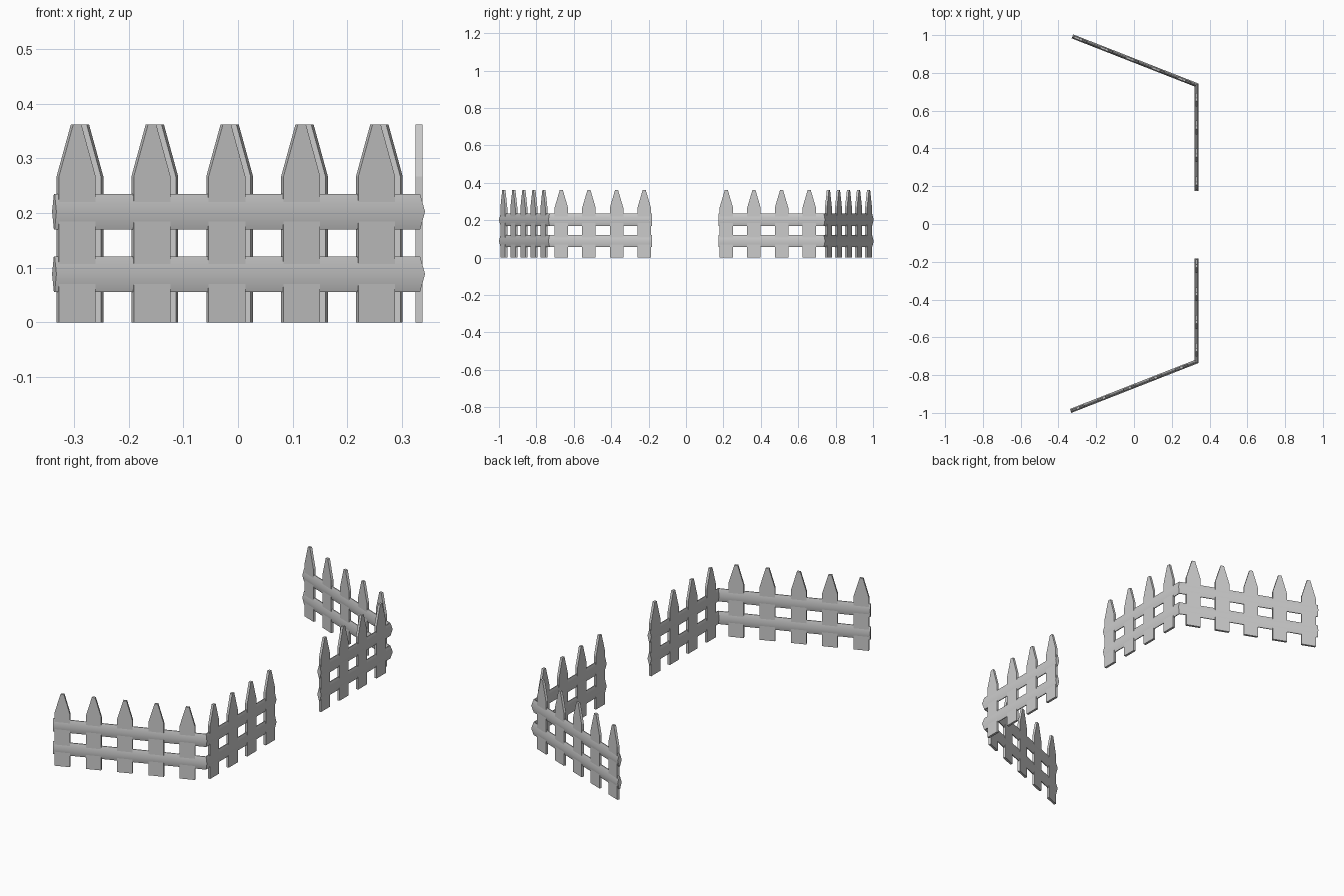
import bpy, bmesh, math
from mathutils import Vector, Matrix

if "Cube" in bpy.data.objects:
    bpy.data.objects.remove(bpy.data.objects["Cube"])

X_SIDE = 0.331                      # x of the straight runs
SLOPE = math.radians(21.4)          # angle of the slanted runs
STEP = 0.147                        # picket spacing


def make_object(name, bm):
    bmesh.ops.recalc_face_normals(bm, faces=bm.faces)
    mesh = bpy.data.meshes.new(name)
    bm.to_mesh(mesh)
    bm.free()
    ob = bpy.data.objects.new(name, mesh)
    bpy.context.collection.objects.link(ob)
    return ob


# pointed board, centred on its own thickness
def picket(name, x, y, angle):
    profile = [(-.036, 0), (.036, 0), (.036, .267), (.008, .362), (-.008, .362), (-.036, .267)]
    bm = bmesh.new()
    face = bm.faces.new([bm.verts.new((px, -.006, pz)) for px, pz in profile])
    ext = bmesh.ops.extrude_face_region(bm, geom=[face])
    bmesh.ops.translate(bm, vec=(0, .012, 0),
                        verts=[v for v in ext["geom"] if isinstance(v, bmesh.types.BMVert)])
    ob = make_object(name, bm)
    ob.matrix_world = Matrix.Translation((x, y, 0)) @ Matrix.Rotation(angle, 4, 'Z')


# six-sided rail swept along the bent path with a mitred corner
def rail(name, path, z):
    section = [(.011, 0), (.002, .0325), (-.002, .0325), (-.011, 0), (-.002, -.0325), (.002, -.0325)]
    pts = [Vector(p) for p in path]
    d1, d2 = (pts[1] - pts[0]).normalized(), (pts[2] - pts[1]).normalized()
    n1, n2 = Vector((-d1.y, d1.x)), Vector((-d2.y, d2.x))
    mitre = (n1 + n2) / (1 + n1.dot(n2))
    bm = bmesh.new()
    rings = []
    for p, n in zip(pts, (n1, mitre, n2)):
        rings.append([bm.verts.new((p.x + n.x * s, p.y + n.y * s, z + h)) for s, h in section])
    for a, b in zip(rings, rings[1:]):
        for i in range(6):
            j = (i + 1) % 6
            bm.faces.new((a[i], a[j], b[j], b[i])).smooth = True
    bm.faces.new(rings[0])
    bm.faces.new(rings[-1])
    ob = make_object(name, bm)
    bpy.ops.object.select_all(action='DESELECT')
    bpy.context.view_layer.objects.active = ob
    ob.select_set(True)
    bpy.ops.object.shade_smooth_by_angle(angle=math.radians(40))


# side sign, first slanted picket, slanted end x, first straight picket y, gate end y
fences = [("front", -1, (-.296, .974), -.336, .2235, .182),
          ("back", 1, (-.282, .976), -.326, .2155, .174)]
for label, s, (px, py), end_x, first_y, gate_y in fences:
    def line_y(x):
        return s * (py - (x - px) * math.tan(SLOPE))

    # slanted run of five pickets
    for i in range(5):
        x = px + i * STEP * math.cos(SLOPE)
        picket(f"{label}_slanted_picket_{i + 1}", x, line_y(x), -s * SLOPE)
    # straight run of four pickets
    for i in range(4):
        picket(f"{label}_straight_picket_{i + 1}", X_SIDE, s * (first_y + i * STEP * 1.005), math.pi / 2)
    # two rails
    path = [(end_x, line_y(end_x)), (X_SIDE, line_y(X_SIDE)), (X_SIDE, s * gate_y)]
    rail(f"{label}_lower_rail", path, .0885)
    rail(f"{label}_upper_rail", path, .2025)
